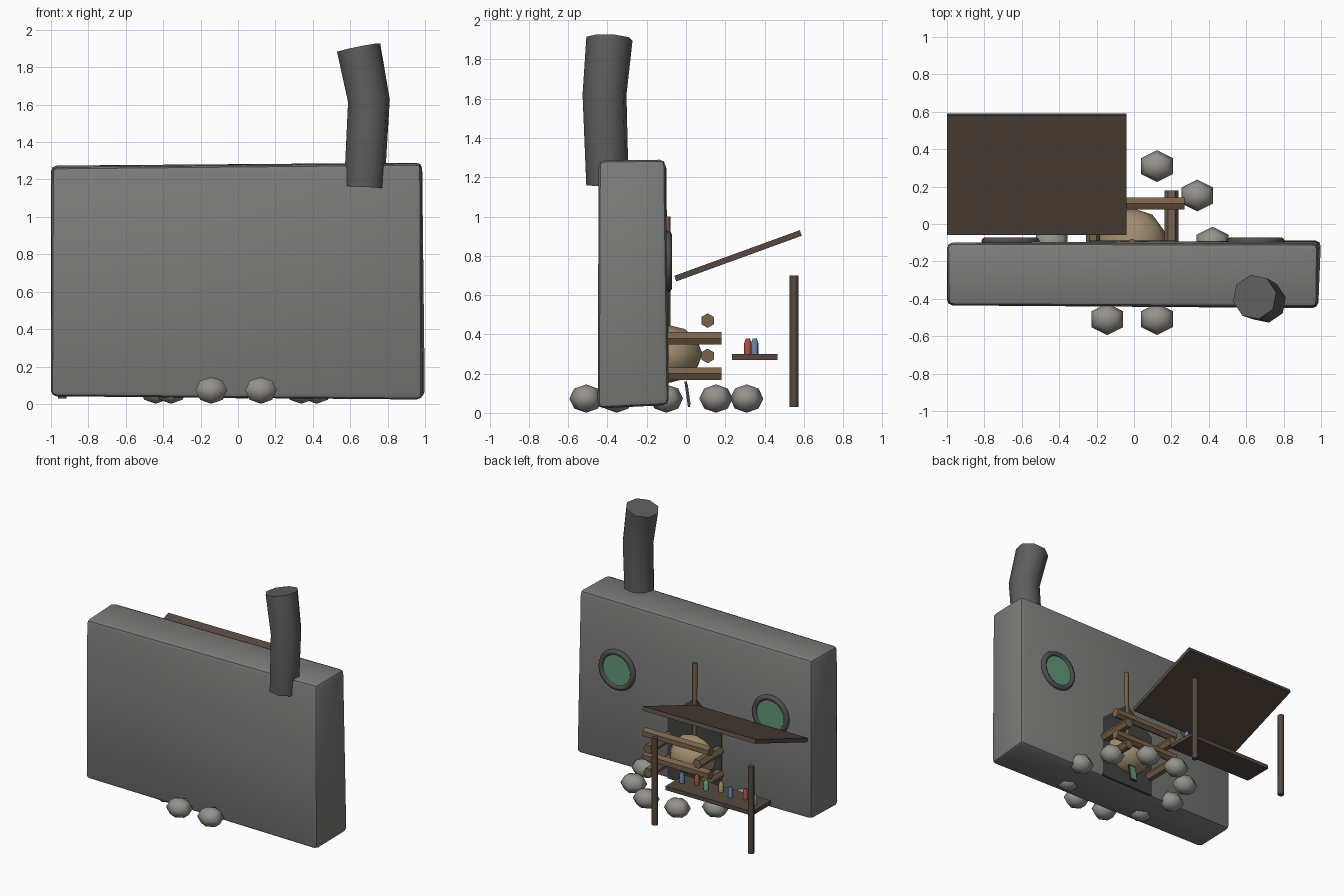
import bpy, bmesh, math
from mathutils import Vector, Matrix

if "Cube" in bpy.data.objects:
    bpy.data.objects.remove(bpy.data.objects["Cube"])

CX, CY = -0.01, -0.1   # centre of the fire ring and the doorway


def mat(name, r, g, b):
    m = bpy.data.materials.new(name)
    m.diffuse_color = (r, g, b, 1)
    m.use_nodes = True
    m.node_tree.nodes["Principled BSDF"].inputs["Base Color"].default_value = m.diffuse_color
    return m


STONE_WALL = mat("wall_grey", .2, .2, .195)
DARK = mat("dark_grey", .055, .055, .053)
PIPE = mat("pipe_grey", .11, .11, .108)
FRAME = mat("frame_grey", .08, .08, .078)
ROCK = mat("rock", .3, .29, .26)
LOG = mat("log_brown", .19, .125, .07)
PLANK = mat("plank_brown", .09, .066, .05)
STRAW = mat("straw", .36, .27, .16)
GLASS = mat("green_glass", .12, .32, .19)
BOTTLES = [mat("blue", .12, .24, .42), mat("red", .42, .08, .06),
           mat("green", .12, .42, .25), mat("yellow", .42, .32, .15)]


def finish(name, bm, material, smooth=None):
    bmesh.ops.recalc_face_normals(bm, faces=bm.faces)
    me = bpy.data.meshes.new(name)
    bm.to_mesh(me)
    bm.free()
    me.materials.append(material)
    ob = bpy.data.objects.new(name, me)
    bpy.context.collection.objects.link(ob)
    if smooth:
        bpy.ops.object.select_all(action='DESELECT')
        ob.select_set(True)
        bpy.context.view_layer.objects.active = ob
        bpy.ops.object.shade_smooth_by_angle(angle=math.radians(smooth))
    return ob


def box(name, centre, size, material, tilt=0):
    bm = bmesh.new()
    bmesh.ops.create_cube(bm, size=1, matrix=Matrix.Translation(centre)
                          @ Matrix.Rotation(tilt, 4, 'X') @ Matrix.Diagonal((*size, 1)))
    return finish(name, bm, material)


def rod(name, a, b, r, sides, material, r2=None, spin=0):
    a, b = Vector(a), Vector(b)
    d = b - a
    bm = bmesh.new()
    bmesh.ops.create_cone(bm, cap_ends=True, segments=sides, radius1=r,
                          radius2=r if r2 is None else r2, depth=d.length,
                          matrix=Matrix.Translation((a + b) / 2)
                          @ d.to_track_quat('Z', 'Y').to_matrix().to_4x4()
                          @ Matrix.Rotation(spin, 4, 'Z'))
    return finish(name, bm, material, 50 if sides > 6 else None)


def lathe(name, rings, sides, material, smooth=50):
    """Skin of rings given as (centre, normal, radius)."""
    bm = bmesh.new()
    loops = []
    for c, n, r in rings:
        q = Vector((0, 0, 1)).rotation_difference(Vector(n).normalized())
        loops.append([bm.verts.new(Vector(c) + q @ Vector((
            r * math.cos(2 * math.pi * (i + .25) / sides),
            r * math.sin(2 * math.pi * (i + .25) / sides), 0))) for i in range(sides)])
    for l0, l1 in zip(loops, loops[1:]):
        for i in range(sides):
            j = (i + 1) % sides
            bm.faces.new((l0[i], l0[j], l1[j], l1[i]))
    bm.faces.new(loops[0])
    bm.faces.new(loops[-1])
    return finish(name, bm, material, smooth)


# slightly crooked wall slab with rounded edges
bm = bmesh.new()
corners = [(-1, -.435, .04), (.985, -.45, .022), (1, -.088, .04), (-1, -.1, .05),
           (-.995, -.435, 1.265), (.98, -.445, 1.285), (.985, -.105, 1.29), (-1, -.1, 1.275)]
v = [bm.verts.new(c) for c in corners]
for f in [(0, 1, 2, 3), (4, 5, 6, 7), (0, 1, 5, 4), (1, 2, 6, 5), (2, 3, 7, 6), (3, 0, 4, 7)]:
    bm.faces.new([v[i] for i in f])
bmesh.ops.bevel(bm, geom=list(bm.edges), offset=.03, segments=2, profile=.5, affect='EDGES')
finish("wall", bm, STONE_WALL, 40)

# bent chimney
lathe("chimney", [((.675, -.40, 1.16), (.05, 0, 1), .11),
                  ((.70, -.415, 1.62), (-.06, 0, 1), .114),
                  ((.645, -.39, 1.905), (-.2, .05, 1), .12)], 8, PIPE)

# pointed doorway
bm = bmesh.new()
outline = [(-.23, .05), (.23, .05), (.23, .54), (0, .73), (-.23, .54)]
face = bm.faces.new([bm.verts.new((CX + x, -.13, z)) for x, z in outline])
ext = bmesh.ops.extrude_face_region(bm, geom=[face])
bmesh.ops.translate(bm, vec=(0, .042, 0),
                    verts=[g for g in ext['geom'] if isinstance(g, bmesh.types.BMVert)])
finish("doorway", bm, DARK)

# round windows
for side, x in (("left", -.66), ("right", .65)):
    bpy.ops.mesh.primitive_torus_add(location=(x, -.092, .77), rotation=(math.pi / 2, 0, 0),
                                     major_radius=.135, minor_radius=.021,
                                     major_segments=24, minor_segments=8)
    ob = bpy.context.object
    ob.name = side + "_window_frame"
    ob.data.materials.append(FRAME)
    bpy.ops.object.shade_smooth_by_angle(angle=math.radians(50))
    rod(side + "_window_glass", (x, -.12, .77), (x, -.085, .77), .13, 24, GLASS)

# ring of stones
for i in range(10):
    a = i * math.pi / 5
    bm = bmesh.new()
    bmesh.ops.create_uvsphere(bm, u_segments=6, v_segments=4, radius=1,
                              matrix=Matrix.Translation((CX + .43 * math.cos(a),
                                                         CY + .43 * math.sin(a), .073))
                              @ Matrix.Diagonal((.098, .085, .072, 1)))
    finish(f"stone_{i}", bm, ROCK, 80)

# stacked logs, alternating direction
for layer in range(4):
    z = .2 + .09 * layer
    for s in (-1, 1):
        if layer % 2 == 0:
            a, b = (CX + .21 * s, CY - .28, z), (CX + .21 * s, CY + .28, z)
        else:
            a, b = (CX - .28, CY + .21 * s, z), (CX + .28, CY + .21 * s, z)
        rod(f"log_{layer}_{s}", a, b, .037, 6, LOG, spin=math.pi / 6 if layer % 2 == 0 else 0)

# straw mound, stake
bm = bmesh.new()
bmesh.ops.create_icosphere(bm, subdivisions=2, radius=1,
                           matrix=Matrix.Translation((CX, CY, .3))
                           @ Matrix.Diagonal((.185, .185, .15, 1)))
finish("mound", bm, STRAW, 60)
rod("stake", (CX, CY, .3), (CX, CY, 1.0), .02, 8, LOG)

# small leaning panel
box("panel", (.02, .007, .095), (.065, .012, .13), DARK, math.radians(8))
box("panel_face", (.02, .014, .095), (.05, .004, .11), GLASS, math.radians(8))

# lean-to roof and posts
box("canopy", (-.52, .265, .80), (.96, .68, .03), PLANK, math.radians(20))
for s in (-1, 1):
    x = -.53 + .41 * s
    rod(f"canopy_post_{s}", (x, .55, .03), (x, .55, .70), .023, 8, PLANK)

# shelf with bottles
box("shelf", (-.52, .35, .285), (.74, .23, .03), PLANK)
for i in range(7):
    x, y = -.21 - .1033 * i, (.35, .315)[i % 2]
    lathe(f"bottle_{i}", [((x, y, .30), (0, 0, 1), .019), ((x, y, .355), (0, 0, 1), .019),
                          ((x, y, .38), (0, 0, 1), .01)], 8, BOTTLES[i % 4])
